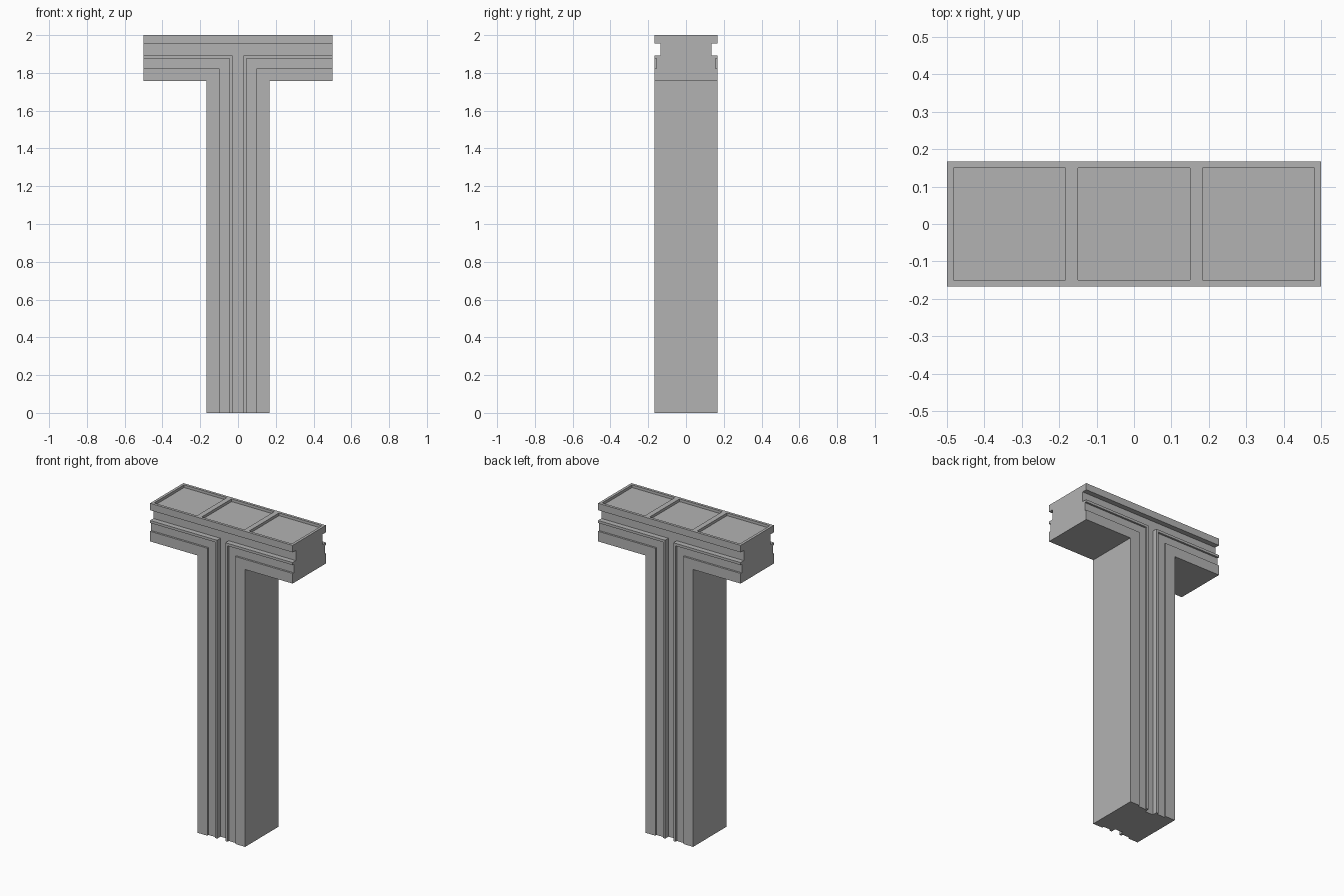
import bpy
import bmesh

cube = bpy.data.objects.get("Cube")
if cube:
    bpy.data.objects.remove(cube, do_unlink=True)

HALF_W, HALF_D, LEG, TOP, ARM = 0.5, 0.167, 0.167, 2.0, 1.758
OVER = 0.05  # how far cutters run past the surface

stone = bpy.data.materials.new("grey_stone")
stone.use_nodes = True
stone.diffuse_color = (0.45, 0.45, 0.45, 1)
stone.node_tree.nodes["Principled BSDF"].inputs["Base Color"].default_value = stone.diffuse_color


def prism(name, outline, y0, y1):
    """Extrude an x-z outline between two depths."""
    bm = bmesh.new()
    face = bm.faces.new([bm.verts.new((x, y0, z)) for x, z in outline])
    new = bmesh.ops.extrude_face_region(bm, geom=[face])["geom"]
    verts = [v for v in new if isinstance(v, bmesh.types.BMVert)]
    bmesh.ops.translate(bm, verts=verts, vec=(0, y1 - y0, 0))
    bmesh.ops.recalc_face_normals(bm, faces=bm.faces)
    mesh = bpy.data.meshes.new(name)
    bm.to_mesh(mesh)
    bm.free()
    mesh.materials.append(stone)
    obj = bpy.data.objects.new(name, mesh)
    bpy.context.collection.objects.link(obj)
    return obj


def tee(half_w, half_leg, low, high, base):
    """Symmetric T outline."""
    right = [(half_leg, base), (half_leg, low), (half_w, low), (half_w, high)]
    return right + [(-x, z) for x, z in reversed(right)]


def ell(side, inner, outer, low, high):
    """Bent strip running down the leg and out along one arm."""
    end = HALF_W + OVER
    pts = [(inner, -OVER), (outer, -OVER), (outer, low),
           (end, low), (end, high), (inner, high)]
    return [(side * x, z) for x, z in pts]


def carve(target, cutter):
    cutter.hide_render = True
    mod = target.modifiers.new("carve", 'BOOLEAN')
    mod.operation = 'DIFFERENCE'
    mod.solver = 'EXACT'
    mod.object = cutter
    bpy.context.view_layer.objects.active = target
    bpy.ops.object.modifier_apply(modifier=mod.name)
    bpy.data.objects.remove(cutter, do_unlink=True)


# Pillar with crossbeam
pillar = prism("tee_pillar", tee(HALF_W, LEG, ARM, TOP, 0), -HALF_D, HALF_D)

for face in (-1, 1):
    outside = face * (HALF_D + OVER)
    # Deep channel under the cornice and down the centre
    carve(pillar, prism("channel_cutter",
                        tee(HALF_W + OVER, 0.029, 1.891, 1.956, -OVER),
                        face * 0.134, outside))
    # Shallow bent recesses on both sides
    for side in (-1, 1):
        carve(pillar, prism("recess_cutter", ell(side, 0.045, 0.098, 1.822, 1.875),
                            face * 0.155, outside))

# Three sunken panels on top
for x in (-0.333, 0, 0.333):
    w = 0.15
    box = [(x - w, TOP - 0.017), (x + w, TOP - 0.017), (x + w, TOP + OVER), (x - w, TOP + OVER)]
    carve(pillar, prism("panel_cutter", box, -0.15, 0.15))
